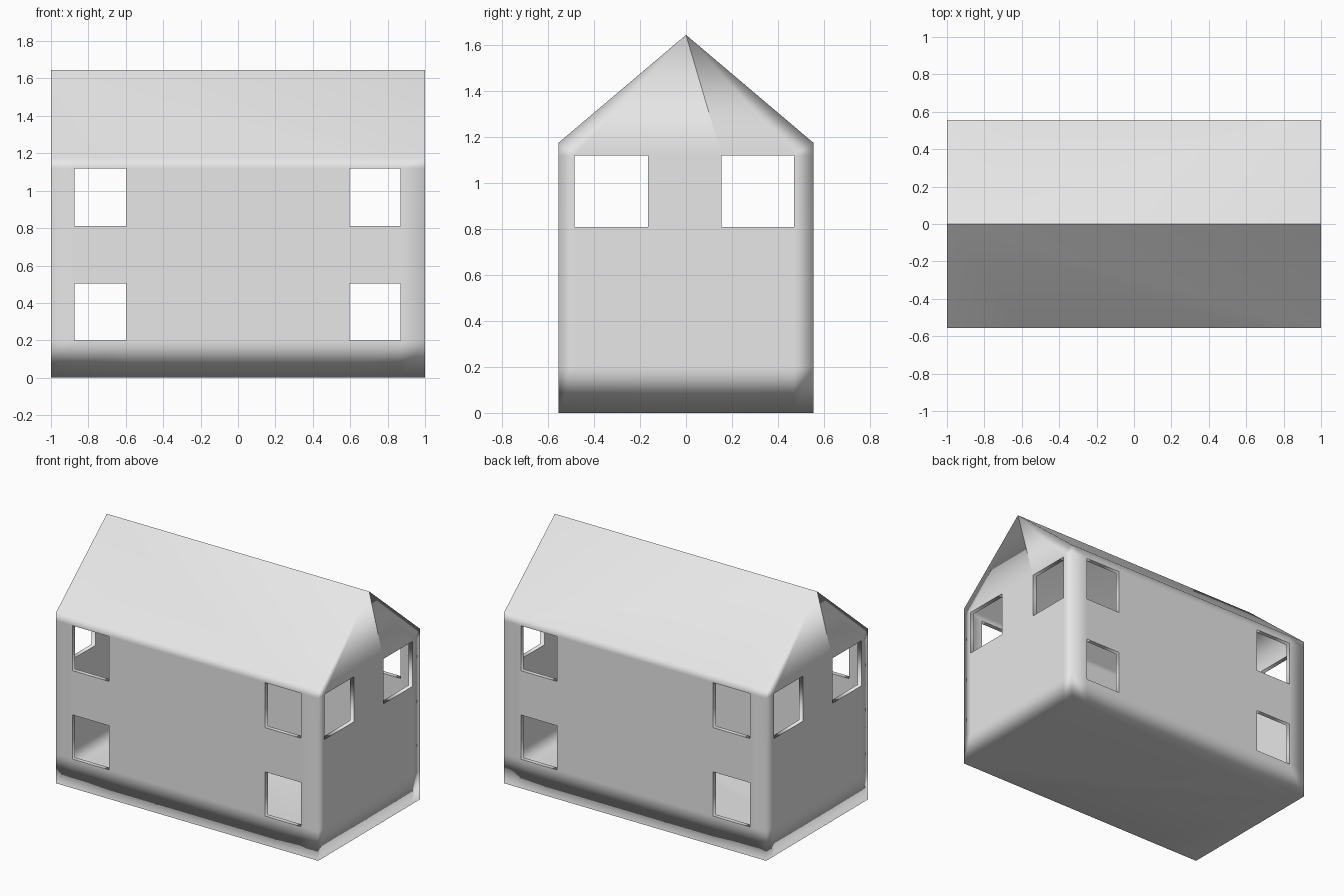
import bpy
import bmesh

cube = bpy.data.objects.get("Cube")
if cube:
    bpy.data.objects.remove(cube)

# Main dimensions and the grid lines given by the window openings
HALF_X, HALF_Y, EAVE, RIDGE = 1.0, 0.555, 1.175, 1.645
WALL = 0.03
XS = [-HALF_X, -0.875, -0.595, 0.595, 0.87, HALF_X]
YS = [-HALF_Y, -0.485, -0.165, 0.155, 0.47, HALF_Y]
ZS = [0, 0.2, 0.505, 0.81, 1.12, EAVE]

bm = bmesh.new()


def face(points):
    return bm.faces.new([bm.verts.new(p) for p in points])


def wall(lines, place, rows, window_rows):
    """Grid wall with openings in the second and fourth columns."""
    for row in range(rows):
        for col in range(5):
            if row in window_rows and col in (1, 3):
                continue
            a, b = lines[col], lines[col + 1]
            low, high = ZS[row], ZS[row + 1]
            face([place(a, low), place(b, low), place(b, high), place(a, high)])


for s in (-1, 1):
    # Long walls with two floors of windows
    wall(XS, lambda t, z: (t, s * HALF_Y, z), 5, (1, 3))
    # End walls with upper windows only
    end = lambda t, z: (s * HALF_X, t, z)
    wall(YS, end, 4, (3,))
    # Gable as a fan from the ridge
    rim = [end(-HALF_Y, EAVE)] + [end(y, ZS[4]) for y in YS[1:5]] + [end(HALF_Y, EAVE)]
    for a, b in zip(rim, rim[1:]):
        face([a, b, end(0, RIDGE)])
    for y, inner in ((YS[0], YS[1]), (YS[5], YS[4])):
        face([end(y, ZS[4]), end(inner, ZS[4]), end(y, EAVE)])
    # Roof slope
    face([(x, s * HALF_Y, EAVE) for x in XS] + [(HALF_X, 0, RIDGE), (-HALF_X, 0, RIDGE)])

# Floor
face([(x, -HALF_Y, 0) for x in XS] + [(HALF_X, y, 0) for y in YS[1:]]
     + [(x, HALF_Y, 0) for x in XS[-2::-1]] + [(-HALF_X, y, 0) for y in YS[-2:0:-1]])

bmesh.ops.remove_doubles(bm, verts=bm.verts[:], dist=0.0005)
bmesh.ops.recalc_face_normals(bm, faces=bm.faces[:])

# Smooth shell; crisp window rims, ridge and one crease down each gable
for f in bm.faces:
    f.smooth = True
for e in bm.edges:
    top = max(e.verts, key=lambda v: v.co.z).co
    low = min(e.verts, key=lambda v: v.co.z).co
    at_ridge = top.z > RIDGE - 0.01
    ridge = at_ridge and low.z > RIDGE - 0.01
    crease = at_ridge and abs(low.y) < 0.2 and low.y * top.x > 0
    if e.is_boundary or ridge or crease:
        e.smooth = False

mesh = bpy.data.meshes.new("house_shell")
bm.to_mesh(mesh)
bm.free()
house = bpy.data.objects.new("house_shell", mesh)
bpy.context.collection.objects.link(house)

# Plain grey material
grey = bpy.data.materials.new("light_grey")
grey.use_nodes = True
colour = (0.8, 0.8, 0.8, 1)
grey.diffuse_color = colour
grey.node_tree.nodes["Principled BSDF"].inputs["Base Color"].default_value = colour
mesh.materials.append(grey)

# Wall thickness, then shading led by the large faces
solid = house.modifiers.new("wall_thickness", "SOLIDIFY")
solid.thickness = WALL
solid.offset = -1
solid.use_even_offset = True
weighted = house.modifiers.new("soft_corners", "WEIGHTED_NORMAL")
weighted.mode = "FACE_AREA"
weighted.keep_sharp = True
